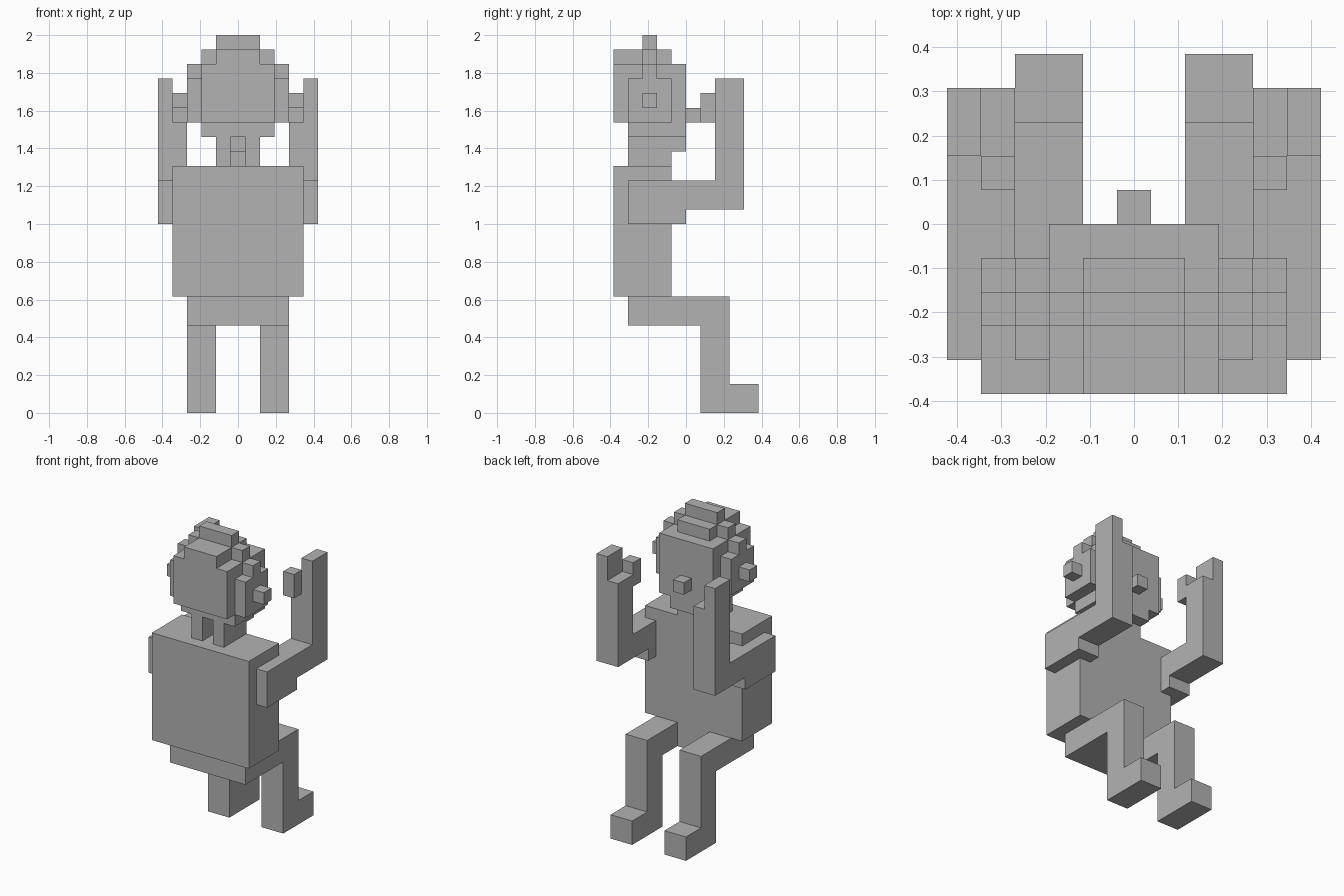
import bpy
import bmesh
from mathutils import Matrix, Vector

cube = bpy.data.objects.get("Cube")
if cube:
    bpy.data.objects.remove(cube, do_unlink=True)

U = 2 / 26  # one block

grey = bpy.data.materials.new("light_grey")
grey.use_nodes = True
grey.diffuse_color = (0.45, 0.45, 0.45, 1)
grey.node_tree.nodes["Principled BSDF"].inputs["Base Color"].default_value = grey.diffuse_color


def finish(name, bm):
    bmesh.ops.recalc_face_normals(bm, faces=bm.faces)
    mesh = bpy.data.meshes.new(name)
    bm.to_mesh(mesh)
    bm.free()
    mesh.materials.append(grey)
    ob = bpy.data.objects.new(name, mesh)
    bpy.context.collection.objects.link(ob)


def blocks(name, *boxes):
    """Join boxes given as (x range, y range, z range) in block units."""
    bm = bmesh.new()
    for ranges in boxes:
        size = [(b - a) * U for a, b in ranges]
        mid = Vector([(a + b) / 2 * U for a, b in ranges])
        matrix = Matrix.Translation(mid) @ Matrix.Diagonal((*size, 1))
        bmesh.ops.create_cube(bm, size=1, matrix=matrix)
    finish(name, bm)


def side_profile(name, x0, x1, outline):
    """Extrude a (y, z) outline across the width."""
    bm = bmesh.new()
    face = bm.faces.new([bm.verts.new((x0 * U, y * U, z * U)) for y, z in outline])
    new = bmesh.ops.extrude_face_region(bm, geom=[face], use_keep_orig=True)["geom"]
    verts = [v for v in new if isinstance(v, bmesh.types.BMVert)]
    bmesh.ops.translate(bm, verts=verts, vec=((x1 - x0) * U, 0, 0))
    finish(name, bm)


def span(half):
    return (-half, half)


def sided(side, a, b):
    return (min(side * a, side * b), max(side * a, side * b))


# Trunk
blocks("torso", (span(4.5), (-5, -1), (8, 17)))
blocks("hips", (span(3.5), (-4, -1), (6, 8)))
blocks("neck_back", (span(0.5), (-2, -1), (17, 18)))

# Head
side_profile("head", -2.5, 2.5, [(-5, 20), (-4, 20), (-4, 19), (0, 19), (0, 24), (-5, 24)])
blocks("chin", (span(1.5), (-1, 0), (18, 19)))
blocks("nose", (span(0.5), (0, 1), (20, 21)))
blocks("hair_top", (span(1.5), (-5, -1), (24, 25)))
blocks("hair_band",
       (span(3.5), (-3, -2), (23, 24)),
       (span(2.5), (-3, -2), (24, 25)),
       (span(1.5), (-3, -2), (25, 26)))

# Paired parts
for label, s in (("left", 1), ("right", -1)):
    blocks(label + "_neck", (sided(s, 0.5, 1.5), (-4, -1), (17, 19)))
    blocks(label + "_cheek", (sided(s, 2.5, 3.5), (-4, -1), (20, 23)))
    blocks(label + "_ear", (sided(s, 3.5, 4.5), (-3, -2), (21, 22)))

    # Bent leg with foot
    side_profile(label + "_leg", s * 1.5, s * 3.5,
                 [(-4, 6), (1, 6), (1, 0), (5, 0), (5, 2), (3, 2), (3, 8), (-4, 8)])

    # Raised arm: outer half reaches the fingertips, inner half ends at the palm
    for part, x0, x1, top in (("arm_outer", 4.5, 5.5, 23), ("arm_inner", 3.5, 4.5, 21)):
        side_profile(label + "_" + part, s * x0, s * x1,
                     [(-4, 13), (0, 13), (0, 14), (4, 14), (4, top), (2, top), (2, 16), (-4, 16)])
    blocks(label + "_thumb", (sided(s, 3.5, 4.5), (1, 2), (20, 22)))
